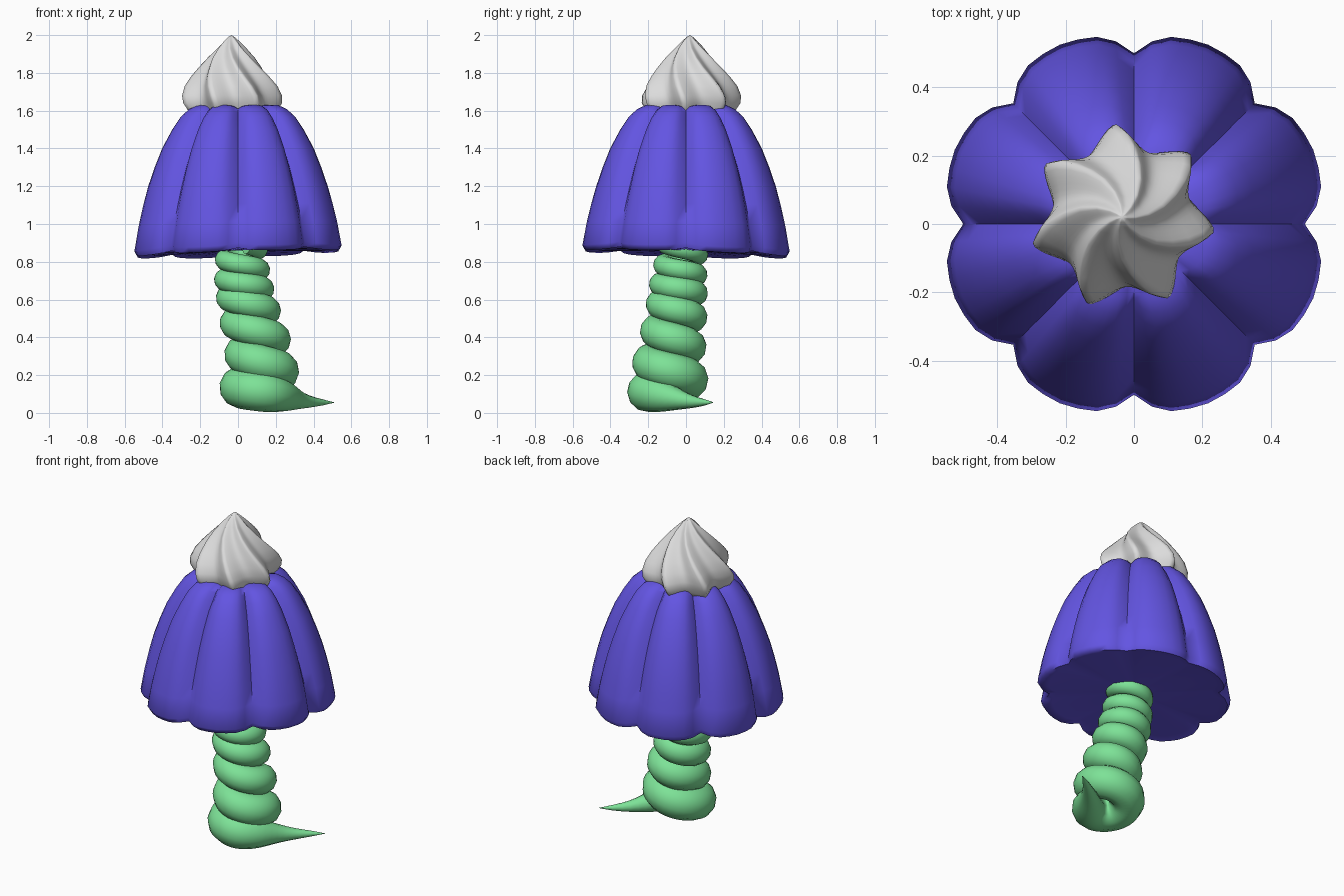
import bpy, math
from math import sin, cos, pi, radians

if "Cube" in bpy.data.objects:
    bpy.data.objects.remove(bpy.data.objects["Cube"])


def material(name, rgb):
    m = bpy.data.materials.new(name)
    m.diffuse_color = (*rgb, 1)
    m.use_nodes = True
    m.node_tree.nodes["Principled BSDF"].inputs["Base Color"].default_value = m.diffuse_color
    return m


PURPLE = material("purple", (0.125, 0.09, 0.76))
WHITE = material("cream white", (0.72, 0.72, 0.72))
GREEN = material("leaf green", (0.205, 0.76, 0.31))


def loft(name, rings, bottom, top, mat, angle):
    """Skin a stack of equal rings and close both ends with a centre point."""
    n = len(rings[0])
    verts = [p for ring in rings for p in ring] + [bottom, top]
    b, t, last = len(verts) - 2, len(verts) - 1, (len(rings) - 1) * n
    faces = []
    for i in range(n):
        j = (i + 1) % n
        faces += [(r * n + i, r * n + j, r * n + n + j, r * n + n + i)
                  for r in range(len(rings) - 1)]
        faces += [(j, i, b), (last + i, last + j, t)]
    mesh = bpy.data.meshes.new(name)
    mesh.from_pydata(verts, [], faces)
    mesh.materials.append(mat)
    ob = bpy.data.objects.new(name, mesh)
    bpy.context.collection.objects.link(ob)
    bpy.ops.object.select_all(action='DESELECT')
    ob.select_set(True)
    bpy.context.view_layer.objects.active = ob
    bpy.ops.object.shade_smooth_by_angle(angle=radians(angle))
    return ob


def interp(table, x):
    """Linear lookup in rows whose first entry is the key."""
    for a, b in zip(table, table[1:]):
        if x <= b[0]:
            f = (x - a[0]) / (b[0] - a[0])
            return [p + (q - p) * f for p, q in zip(a[1:], b[1:])]
    return list(table[-1][1:])


# Petal skirt: eight lobes, rows of (z, lobe radius, notch factor)
SKIRT = [(0.850, 0.50, 0.89), (0.840, 0.55, 0.89), (0.87, 0.568, 0.88),
         (1.0, 0.545, 0.87), (1.1, 0.522, 0.86), (1.2, 0.495, 0.85),
         (1.3, 0.46, 0.84), (1.4, 0.42, 0.82), (1.5, 0.365, 0.80),
         (1.57, 0.318, 0.79), (1.61, 0.272, 0.81), (1.63, 0.225, 0.85),
         (1.63, 0.17, 0.92)]
LOBE = (0, 0.55, 0.86, 0.95, 1, 0.95, 0.86, 0.55)
rings = []
for z, r, notch in SKIRT:
    ring = []
    fade = max(0, (1.2 - z) / 0.35)          # tilt and scallop fade upward
    for i in range(64):
        a, s = 2 * pi * i / 64, LOBE[i % 8]
        rr = r * (notch + (1 - notch) * s)
        x, y = rr * cos(a), rr * sin(a)
        dz = fade * (0.03 * (x - y) + 0.018 * (1 - s))
        if z > 1.55:
            dz -= 0.02 * (1 - s)
        ring.append((x, y, z + dz))
    rings.append(ring)
loft("petal_skirt", rings, (0, 0, 0.86), (0, 0, 1.63), PURPLE, 70)

# Whipped swirl on top: seven twisted ridges
SWIRL = [(1.56, 0.22), (1.61, 0.25), (1.64, 0.27), (1.68, 0.272), (1.73, 0.252),
         (1.78, 0.215), (1.83, 0.172), (1.88, 0.128), (1.93, 0.08),
         (1.97, 0.04), (1.99, 0.017)]
CX, CY = -0.035, 0.02
rings = []
for z, r in SWIRL:
    twist = radians(-6 - 55 * (max(0, z - 1.62) / 0.38) ** 1.5)
    depth = 0.25 if z < 1.95 else 0.15
    ring = []
    for i in range(84):
        a = 2 * pi * i / 84
        rr = r * (1 - depth * abs(sin(3.5 * a)) ** 1.15)
        ring.append((CX + rr * cos(a + twist), CY + rr * sin(a + twist), z))
    rings.append(ring)
loft("cream_swirl", rings, (CX, CY, 1.56), (CX, CY, 2.0), WHITE, 80)

# Coiled stem: rows of (turn, z, axis x, axis y, outer radius, tube radius)
COIL = [(-0.7, 0.89, 0.02, -0.02, 0.14, 0.05), (0, 0.81, 0.02, -0.025, 0.145, 0.053),
        (1, 0.705, 0.025, -0.04, 0.155, 0.058), (2, 0.61, 0.045, -0.045, 0.165, 0.068),
        (3, 0.475, 0.075, -0.06, 0.175, 0.08), (4, 0.31, 0.12, -0.085, 0.195, 0.091),
        (5, 0.135, 0.118, -0.095, 0.22, 0.106), (5.3, 0.108, 0.115, -0.095, 0.22, 0.104)]
path = []
steps = 96
for i in range(steps + 1):
    k = -0.7 + 6.0 * i / steps
    z, ax, ay, outer, tube = interp(COIL, k)
    a = pi + 2 * pi * k
    path.append((ax + (outer - tube) * cos(a), ay + (outer - tube) * sin(a), z, tube))
# Tail: the coil end tapers out to a point
path += [(0.195, -0.18, 0.1, 0.098), (0.245, -0.125, 0.088, 0.085),
         (0.29, -0.06, 0.075, 0.062), (0.34, 0.0, 0.063, 0.042),
         (0.40, 0.06, 0.056, 0.026), (0.46, 0.11, 0.055, 0.014), (0.51, 0.145, 0.055, 0.001)]
curve = bpy.data.curves.new("coiled_stem", 'CURVE')
curve.dimensions = '3D'
curve.bevel_depth = 1.0
curve.bevel_resolution = 4
curve.use_fill_caps = True
curve.resolution_u = 2
spline = curve.splines.new('NURBS')
spline.points.add(len(path) - 1)
for p, (x, y, z, r) in zip(spline.points, path):
    p.co = (x, y, z, 1)
    p.radius = r
spline.order_u = 4
spline.use_endpoint_u = True
spline.use_smooth = True
curve.materials.append(GREEN)
stem = bpy.data.objects.new("coiled_stem", curve)
bpy.context.collection.objects.link(stem)
bpy.ops.object.select_all(action='DESELECT')
stem.select_set(True)
bpy.context.view_layer.objects.active = stem
bpy.ops.object.convert(target='MESH')
